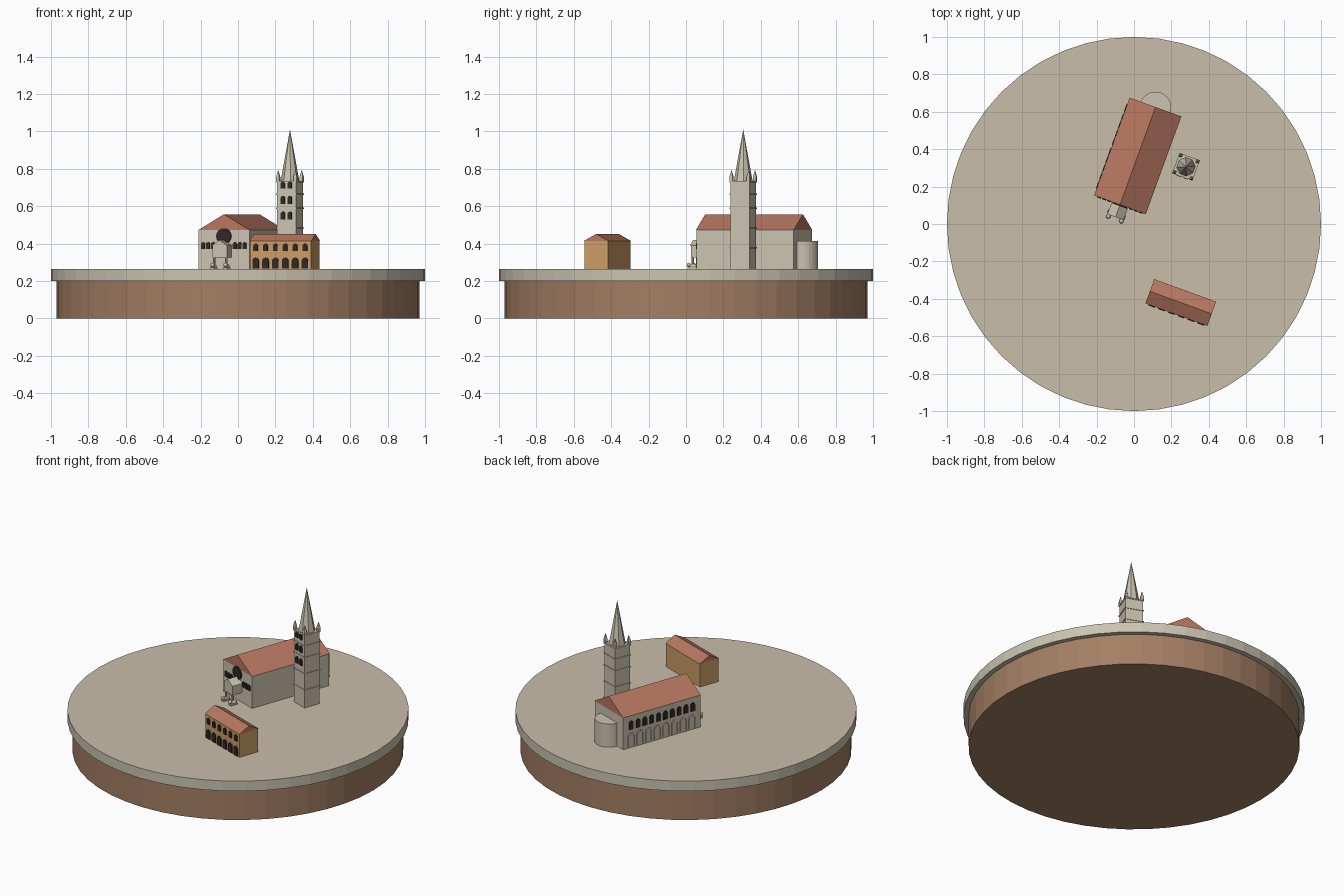
import bpy, bmesh, math
from mathutils import Matrix, Vector

cube = bpy.data.objects.get("Cube")
if cube:
    bpy.data.objects.remove(cube, do_unlink=True)


def material(name, srgb):
    rgb = [((c / 255 + 0.055) / 1.055) ** 2.4 for c in srgb]
    m = bpy.data.materials.new(name)
    m.use_nodes = True
    m.diffuse_color = (*rgb, 1)
    m.node_tree.nodes["Principled BSDF"].inputs["Base Color"].default_value = (*rgb, 1)
    return m


STONE = material("pale stone", (203, 196, 176))
PAVING = material("warm paving", (201, 190, 170))
WOOD = material("brown wood", (164, 127, 100))
TILE = material("terracotta tile", (184, 120, 97))
OCHRE = material("ochre plaster", (204, 157, 103))
DARK = material("dark opening", (48, 41, 40))

GROUND = 0.265


def frame(x, y):
    """Every building shares the same turn on the square."""
    return Matrix.Translation((x, y, GROUND)) @ Matrix.Rotation(math.radians(-20), 4, "Z")


CHURCH = frame(0.02, 0.364)
TOWER = frame(0.278, 0.306)
HOUSE = frame(0.25, -0.42)


def finish(bm, name, mat, place=Matrix()):
    bmesh.ops.recalc_face_normals(bm, faces=bm.faces)
    bm.transform(place)
    mesh = bpy.data.meshes.new(name)
    bm.to_mesh(mesh)
    bm.free()
    mesh.materials.append(mat)
    obj = bpy.data.objects.new(name, mesh)
    bpy.context.collection.objects.link(obj)
    return obj


def box(bm, x, y, z, sx, sy, sz):
    """Box centred in x and y, standing on z."""
    m = Matrix.Translation((x, y, z + sz / 2)) @ Matrix.Diagonal((sx, sy, sz, 1))
    bmesh.ops.create_cube(bm, size=1, matrix=m)


def cone(bm, x, y, z, r1, r2, h, n, turn=0.0):
    m = Matrix.Translation((x, y, z + h / 2)) @ Matrix.Rotation(turn, 4, "Z")
    bmesh.ops.create_cone(bm, cap_ends=True, segments=n, radius1=r1, radius2=r2,
                          depth=h, matrix=m)


def prism(bm, points, direction):
    face = bm.faces.new([bm.verts.new(p) for p in points])
    out = bmesh.ops.extrude_face_region(bm, geom=[face])["geom"]
    bmesh.ops.translate(bm, vec=Vector(direction),
                        verts=[v for v in out if isinstance(v, bmesh.types.BMVert)])


def arch(w, h, steps=6):
    """Round-headed outline, starting and ending at the sill."""
    r = w / 2
    top = [(r * math.cos(math.pi * i / steps), h - r + r * math.sin(math.pi * i / steps))
           for i in range(steps + 1)]
    return [(r, 0)] + top + [(-r, 0)]


def front_arch(bm, x, y, z, w, h, depth=0.007):
    prism(bm, [(x + a, y, z + b) for a, b in arch(w, h)], (0, -depth, 0))


def gable(bm, half, y0, y1, z, rise):
    prism(bm, [(-half, y0, z), (half, y0, z), (0, y0, z + rise)], (0, y1 - y0, 0))


# Round base and paved top
bm = bmesh.new()
cone(bm, 0, 0, 0, 0.97, 0.97, 0.2, 48)
finish(bm, "wooden_base", WOOD)
bm = bmesh.new()
cone(bm, 0, 0, 0.2, 1, 1, 0.065, 48)
plaza = finish(bm, "plaza_disc", STONE)
plaza.data.materials.append(PAVING)
for p in plaza.data.polygons:
    p.material_index = int(p.normal.z > 0.9)

# Church body, roof and apse
W, L, H = 0.145, 0.276, 0.207
bm = bmesh.new()
box(bm, 0, 0, 0, 2 * W, 2 * L, H)
finish(bm, "church_walls", STONE, CHURCH)
bm = bmesh.new()
gable(bm, W + 0.002, -L - 0.002, L + 0.002, H, 0.085)
finish(bm, "church_roof", TILE, CHURCH)
bm = bmesh.new()
cone(bm, 0, L, 0, 0.084, 0.084, 0.15, 24)
finish(bm, "church_apse", STONE, CHURCH)

# Gallery windows and blind arcade on the church's -x side
bm = bmesh.new()
for i in range(10):
    y = -L + 0.055 + i * 0.049
    prism(bm, [(-W, y + a, 0.118 + b) for a, b in arch(0.03, 0.055)], (-0.006, 0, 0))
finish(bm, "side_windows", DARK, CHURCH)
bm = bmesh.new()
for i in range(8):
    y = -L + 0.06 + i * 0.062
    outer, inner = arch(0.048, 0.085), arch(0.036, 0.079)
    ring = outer + inner[::-1]
    prism(bm, [(-W, y + a, 0.01 + b) for a, b in ring], (-0.006, 0, 0))
finish(bm, "side_arcade", STONE, CHURCH)

# Church front: small windows and rose window
bm = bmesh.new()
for side in (-1, 1):
    for x in (0.062, 0.09, 0.118):
        front_arch(bm, side * x, -L, 0.107, 0.021, 0.036)
finish(bm, "front_windows", DARK, CHURCH)
bm = bmesh.new()
rose = [(0.042 * math.cos(t * math.tau / 16), -L, 0.175 + 0.042 * math.sin(t * math.tau / 16))
        for t in range(16)]
prism(bm, rose, (0, -0.009, 0))
finish(bm, "rose_window", DARK, CHURCH)

# Porch: gabled canopy on columns carried by two crouching animals
bm = bmesh.new()
box(bm, 0, -L - 0.034, 0.062, 0.082, 0.068, 0.062)
gable(bm, 0.046, -L - 0.072, -L, 0.124, 0.03)
finish(bm, "porch_canopy", STONE, CHURCH)
bm = bmesh.new()
for side in (-1, 1):
    cone(bm, side * 0.035, -L - 0.06, 0.025, 0.007, 0.007, 0.04, 8)
finish(bm, "porch_columns", STONE, CHURCH)
bm = bmesh.new()
for side in (-1, 1):
    for y, z, r, long in ((-0.057, 0.015, 0.013, 1.9), (-0.082, 0.021, 0.012, 1)):
        m = Matrix.Translation((side * 0.037, -L + y, z)) @ Matrix.Diagonal((1, long, 1, 1))
        bmesh.ops.create_uvsphere(bm, u_segments=10, v_segments=6, radius=r, matrix=m)
    box(bm, side * 0.037, -L - 0.06, 0, 0.022, 0.05, 0.008)
finish(bm, "porch_guardians", STONE, CHURCH)

# Bell tower shaft with string courses
T, TH = 0.054, 0.47
bm = bmesh.new()
box(bm, 0, 0, 0, 2 * T, 2 * T, TH)
finish(bm, "tower_shaft", STONE, TOWER)
bm = bmesh.new()
for z in (0.11, 0.215, 0.32, 0.395, TH - 0.008):
    box(bm, 0, 0, z, 2 * T + 0.007, 2 * T + 0.007, 0.007)
finish(bm, "tower_string_courses", STONE, TOWER)

# Spire and corner pinnacles
bm = bmesh.new()
cone(bm, 0, 0, TH, 0.05, 0.0, 0.276, 8, math.pi / 8)
finish(bm, "tower_spire", STONE, TOWER)
bm = bmesh.new()
for sx in (-1, 1):
    for sy in (-1, 1):
        x, y = sx * 0.049, sy * 0.049
        box(bm, x, y, TH, 0.017, 0.017, 0.02)
        cone(bm, x, y, TH + 0.02, 0.013, 0.0, 0.04, 4, math.pi / 4)
finish(bm, "tower_pinnacles", STONE, TOWER)
bm = bmesh.new()
for z in (0.264, 0.348, 0.43):
    for x in (-0.02, 0.02):
        front_arch(bm, x, -T, z, 0.023, 0.042 if z < 0.4 else 0.036)
finish(bm, "tower_windows", DARK, TOWER)

# Town house
A, B, HH = 0.174, 0.067, 0.15
bm = bmesh.new()
box(bm, 0, 0, 0, 2 * A, 2 * B, HH)
finish(bm, "house_walls", OCHRE, HOUSE)
bm = bmesh.new()
e = B + 0.002
prism(bm, [(-A - 0.002, -e, HH), (-A - 0.002, e, HH), (-A - 0.002, 0, HH + 0.037)],
      (2 * A + 0.004, 0, 0))
finish(bm, "house_roof", TILE, HOUSE)
bm = bmesh.new()
for i in range(6):
    x = (i - 2.5) * 0.056
    front_arch(bm, x, -B, 0.095, 0.025, 0.04)
    front_arch(bm, x, -B, 0.002, 0.036, 0.058)
finish(bm, "house_windows_and_arcade", DARK, HOUSE)
